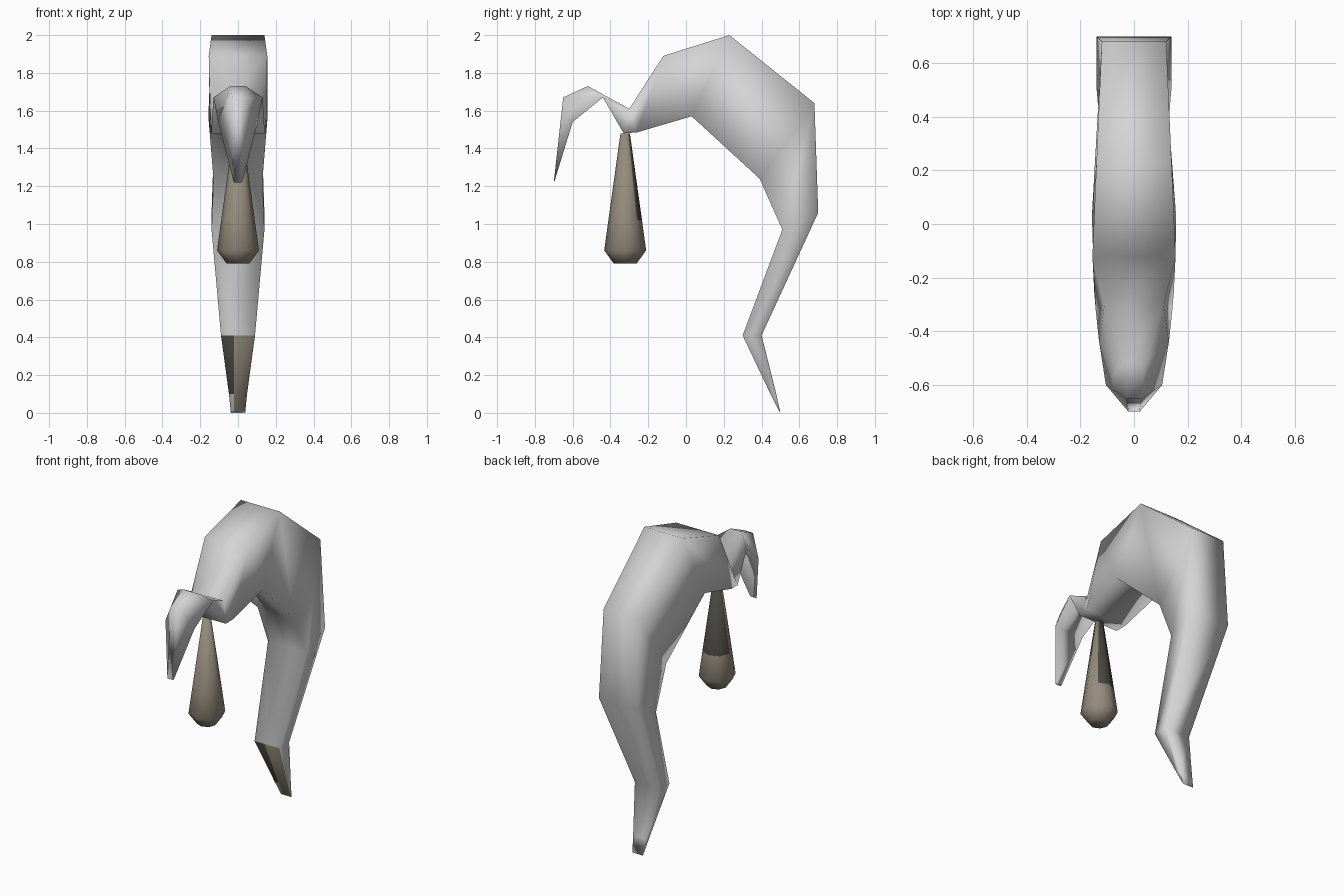
import bpy, bmesh, math
from mathutils import Vector

if "Cube" in bpy.data.objects:
    bpy.data.objects.remove(bpy.data.objects["Cube"])


def material(name, rgb):
    m = bpy.data.materials.new(name)
    m.diffuse_color = (*rgb, 1)
    m.use_nodes = True
    m.node_tree.nodes["Principled BSDF"].inputs["Base Color"].default_value = m.diffuse_color
    return m


pale = material("pale grey", (0.66, 0.66, 0.66))
brown = material("warm brown", (0.30, 0.26, 0.20))
dark = material("dark brown", (0.07, 0.065, 0.055))


def finish(bm, name, mats):
    bmesh.ops.recalc_face_normals(bm, faces=bm.faces)
    me = bpy.data.meshes.new(name)
    bm.to_mesh(me)
    bm.free()
    for m in mats:
        me.materials.append(m)
    for p in me.polygons:
        p.use_smooth = True
    ob = bpy.data.objects.new(name, me)
    bpy.context.collection.objects.link(ob)
    return ob


# Curved body: outer (y, z, half width) and inner (y, z, half width) per ring
rings = [
    ((-.70, 1.22, .02), (-.695, 1.23, .025)),
    ((-.65, 1.67, .03), (-.60, 1.54, .105)),
    ((-.52, 1.73, .04), (-.44, 1.67, .13)),
    ((-.30, 1.61, .11), (-.33, 1.48, .142)),
    ((-.12, 1.89, .155), (-.26, 1.485, .148)),
    ((.23, 2.0, .14), (.03, 1.57, .157)),
    ((.68, 1.64, .12), (.39, 1.24, .13)),
    ((.70, 1.06, .14), (.51, .97, .14)),
    ((.40, .41, .09), (.30, .41, .09)),
    ((.478, .10, .048), (.447, .10, .048)),
    ((.50, .0, .038), (.493, .01, .038)),
]
bm = bmesh.new()
loops = []
for (y0, z0, w0), (y1, z1, w1) in rings:
    loops.append([bm.verts.new(c) for c in
                  ((-w0, y0, z0), (w0, y0, z0), (w1, y1, z1), (-w1, y1, z1))])
inner_tail = []
for k, (a, b) in enumerate(zip(loops, loops[1:])):
    for i in range(4):
        j = (i + 1) % 4
        f = bm.faces.new((a[i], a[j], b[j], b[i]))
        if i == 2 and k >= 8:
            f.material_index = 1
            inner_tail.append(f)
bm.faces.new(loops[0])
bm.faces.new(loops[-1])

# Stained patch on the front of the tail, split beside the middle
geom = inner_tail + list({e for f in inner_tail for e in f.edges}) \
    + list({v for f in inner_tail for v in f.verts})
bmesh.ops.bisect_plane(bm, geom=geom, plane_co=(-.02, 0, 0), plane_no=(1, 0, 0))
for f in bm.faces:
    if f.material_index == 1:
        c = f.calc_center_median()
        if c.x < -.02:
            f.material_index = 2 if c.z > .1 else 0
finish(bm, "curved_body", (pale, brown, dark))

# Hanging drop: tapered eight-sided pendant
bm = bmesh.new()
N = 8
loops = []
for r, z in ((.025, 1.48), (.089, 1.02), (.111, .86), (.06, .79)):
    loops.append([bm.verts.new((r * math.cos(2 * math.pi * i / N),
                                -.322 + r * math.sin(2 * math.pi * i / N), z))
                  for i in range(N)])
for k, (a, b) in enumerate(zip(loops, loops[1:])):
    for i in range(N):
        j = (i + 1) % N
        bm.faces.new((a[i], a[j], b[j], b[i]))
bm.faces.new(loops[0])
bm.faces.new(loops[-1])
bmesh.ops.recalc_face_normals(bm, faces=bm.faces)
# dark stain on the upper back left faces
side = Vector((-.6, .8, 0))
for f in bm.faces:
    if f.calc_center_median().z > 1.02 and f.normal.dot(side) > .5:
        f.material_index = 1
finish(bm, "hanging_drop", (brown, dark))
